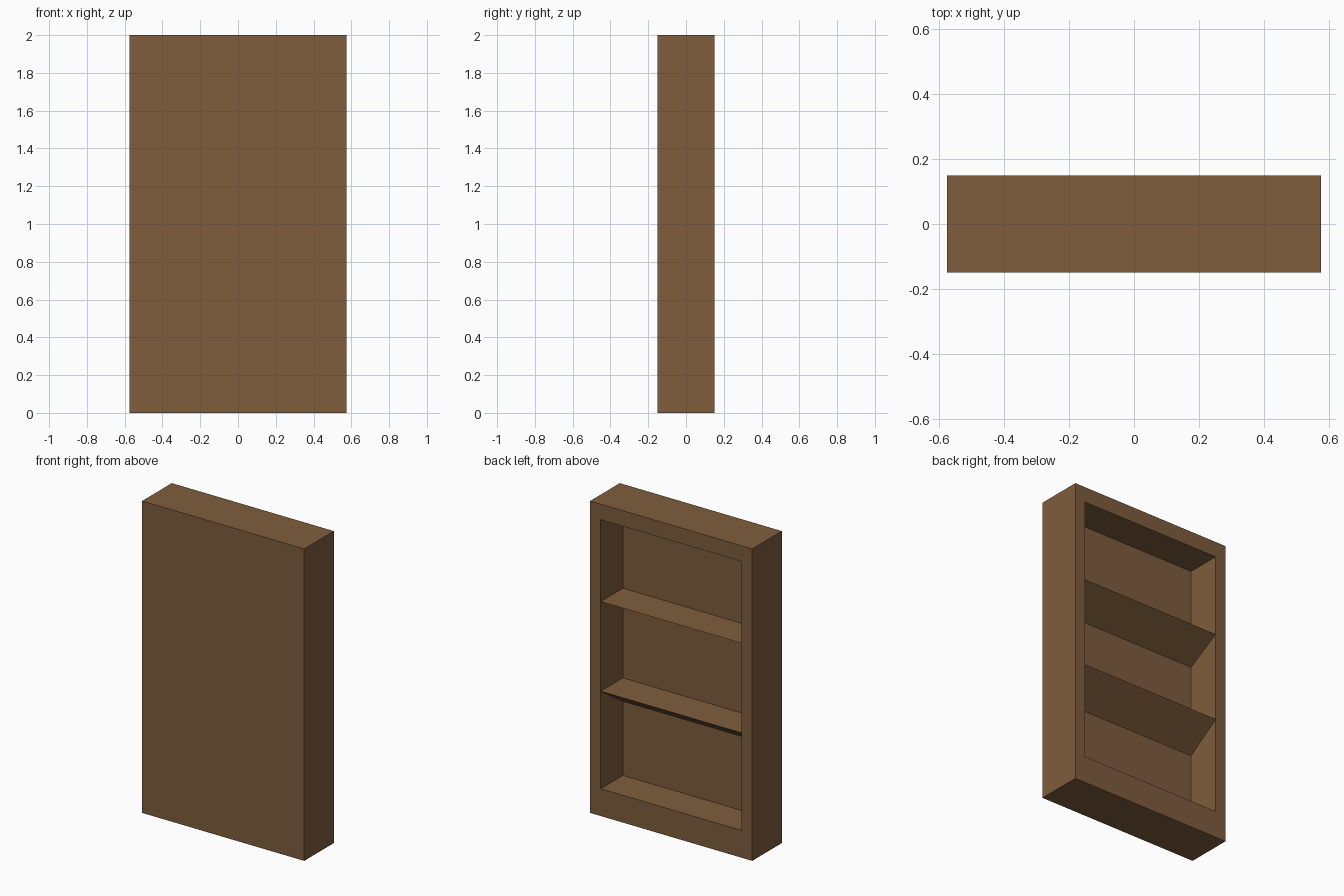
import bpy, bmesh
from mathutils import Vector

if "Cube" in bpy.data.objects:
    bpy.data.objects.remove(bpy.data.objects["Cube"])

W, D, H = 1.15, 0.30, 2.0          # overall size
HALF_IN = 0.50                     # half width of the opening
FLOOR, CEIL = 0.175, 1.90          # opening bottom and top
DEPTH = 0.225                      # depth of the recess
SHELVES = [("lower_shelf", 0.80, 0.15), ("upper_shelf", 1.375, 0.125)]

wood = bpy.data.materials.new("brown_wood")
wood.diffuse_color = (0.21, 0.11, 0.047, 1)
wood.use_nodes = True
wood.node_tree.nodes["Principled BSDF"].inputs["Base Color"].default_value = wood.diffuse_color


def add_object(name, bm):
    bmesh.ops.recalc_face_normals(bm, faces=bm.faces)
    mesh = bpy.data.meshes.new(name)
    bm.to_mesh(mesh)
    bm.free()
    mesh.materials.append(wood)
    obj = bpy.data.objects.new(name, mesh)
    bpy.context.collection.objects.link(obj)
    return obj


# Carcass: a box whose +y face is inset and pushed in to form the recess
bm = bmesh.new()
bmesh.ops.create_cube(bm, size=1)
for v in bm.verts:
    v.co = Vector((v.co.x * W, v.co.y * D, (v.co.z + 0.5) * H))
opening = max(bm.faces, key=lambda f: f.calc_center_median().y)
bmesh.ops.inset_individual(bm, faces=[opening], thickness=0.075)
for v in opening.verts:
    v.co.x = HALF_IN if v.co.x > 0 else -HALF_IN
    v.co.z = CEIL if v.co.z > H / 2 else FLOOR
recess = bmesh.ops.extrude_discrete_faces(bm, faces=[opening])["faces"][0]
bmesh.ops.translate(bm, verts=recess.verts, vec=(0, -DEPTH, 0))
add_object("bookcase_carcass", bm)

# Shelves: wedges, flat on top, tapering to a sharp edge at the opening
for name, z, thick in SHELVES:
    bm = bmesh.new()
    y_in, y_out = D / 2 - DEPTH, D / 2
    profile = [(y_in, z), (y_out, z), (y_in, z - thick)]
    end = bm.faces.new([bm.verts.new((-HALF_IN, y, h)) for y, h in profile])
    ext = bmesh.ops.extrude_face_region(bm, geom=[end], use_keep_orig=True)
    verts = [g for g in ext["geom"] if isinstance(g, bmesh.types.BMVert)]
    bmesh.ops.translate(bm, verts=verts, vec=(2 * HALF_IN, 0, 0))
    add_object(name, bm)
